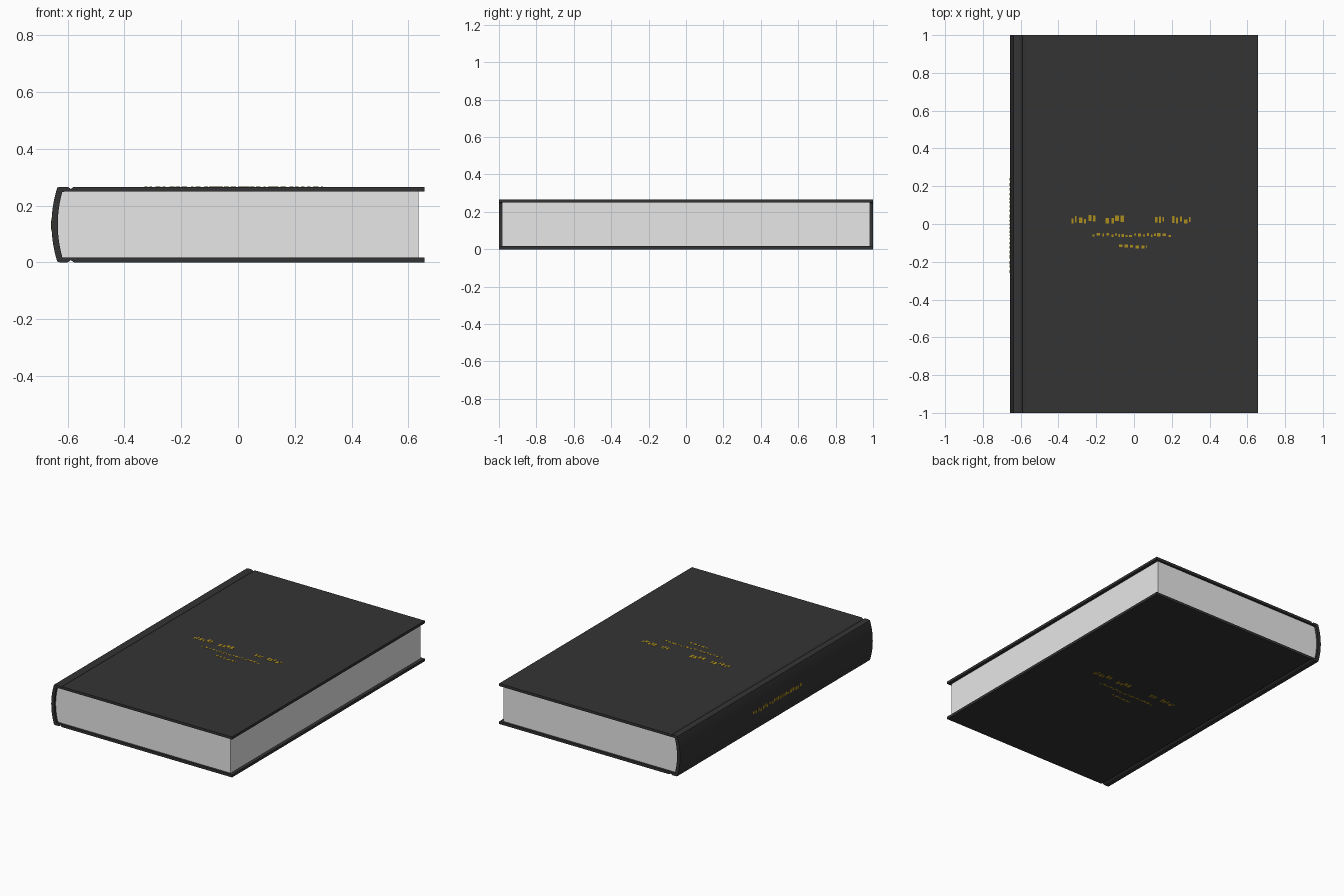
import bpy, bmesh, math, random

if "Cube" in bpy.data.objects:
    bpy.data.objects.remove(bpy.data.objects["Cube"])

random.seed(4)
H = 0.266        # total height
MID = H / 2
T = 0.017        # board thickness
XR = 0.657       # half width


def material(name, rgb):
    m = bpy.data.materials.new(name)
    m.diffuse_color = (*rgb, 1)
    m.use_nodes = True
    m.node_tree.nodes["Principled BSDF"].inputs["Base Color"].default_value = m.diffuse_color
    return m


COVER = material("charcoal cover", (0.034, 0.034, 0.034))
PAPER = material("white paper", (0.8, 0.8, 0.8))
GOLD = material("gold foil", (0.42, 0.27, 0.012))


def finish(bm, name, mat, smooth=False):
    bmesh.ops.recalc_face_normals(bm, faces=bm.faces)
    me = bpy.data.meshes.new(name)
    bm.to_mesh(me)
    bm.free()
    me.materials.append(mat)
    ob = bpy.data.objects.new(name, me)
    bpy.context.collection.objects.link(ob)
    if smooth:
        bpy.context.view_layer.objects.active = ob
        ob.select_set(True)
        bpy.ops.object.shade_smooth_by_angle(angle=math.radians(25))
        ob.select_set(False)
    return ob


def arc(x_edge, bulge, half):
    """Rounded spine points from top to bottom."""
    n = 14
    return [(x_edge - bulge * (1 - (1 - 2 * i / n) ** 2), MID + half * (1 - 2 * i / n))
            for i in range(n + 1)]


# Case: paired outer and inner profiles, with a hinge groove on each side
hinge_out = [(XR, H), (-0.578, H), (-0.583, H - 0.003), (-0.589, H - 0.008),
             (-0.595, H - 0.003), (-0.601, H), (-0.628, H)]
hinge_in = [(x, H - T) for x in (XR, -0.578, -0.583, -0.589, -0.595, -0.601, -0.61)]


def both(points, spine):
    return points + spine + [(x, H - z) for x, z in reversed(points)]


outer = both(hinge_out, arc(-0.637, 0.020, MID - 0.003))
inner = both(hinge_in, arc(-0.619, 0.016, MID - T - 0.001))
bm = bmesh.new()
rings = []
for y in (-1, 1):
    rings.append([[bm.verts.new((x, y, z)) for x, z in prof] for prof in (outer, inner)])
(fo, fi), (bo, bi) = rings
for i in range(len(outer) - 1):
    j = i + 1
    for q in ((fo[i], fo[j], bo[j], bo[i]), (fi[i], fi[j], bi[j], bi[i]),
              (fo[i], fo[j], fi[j], fi[i]), (bo[i], bo[j], bi[j], bi[i])):
        bm.faces.new(q)
for i in (0, -1):
    bm.faces.new((fo[i], bo[i], bi[i], fi[i]))
finish(bm, "book_cover", COVER, True)

# Page block: rounded at the spine, set back from the boards
profile = [(0.636, H - T)] + arc(-0.619, 0.016, MID - T) + [(0.636, T)]
bm = bmesh.new()
face = bm.faces.new([bm.verts.new((x, -0.985, z)) for x, z in profile])
ext = bmesh.ops.extrude_face_region(bm, geom=[face])["geom"]
bmesh.ops.translate(bm, vec=(0, 1.97, 0),
                    verts=[v for v in ext if isinstance(v, bmesh.types.BMVert)])
finish(bm, "page_block", PAPER, True)


def dashes(u0, u1, v0, v1):
    """Abstract broken foil dashes filling a band."""
    out, u = [], u0
    h = v1 - v0
    while u < u1:
        w = random.uniform(0.008, 0.02)
        a = v0 + h * random.uniform(0, 0.35)
        out.append((u, min(u + w, u1), a, a + h * random.uniform(0.4, 0.65)))
        u += w + random.uniform(0.006, 0.014)
    return out


def foil(name, rects, place):
    """Thin plates; place(u, v, w) maps band coordinates onto the book."""
    bm = bmesh.new()
    for u0, u1, v0, v1 in rects:
        c = bmesh.ops.create_cube(bm, size=1)["verts"]
        for v in c:
            v.co = place(u0 if v.co.x < 0 else u1, v0 if v.co.y < 0 else v1, v.co.z)
    finish(bm, name, GOLD)


# Foil ornament on both boards and on the spine
bands = [(-0.33, -0.20, 0.0, 0.055), (-0.15, -0.04, 0.0, 0.055), (0.11, 0.16, 0.0, 0.055),
         (0.20, 0.30, 0.0, 0.055), (-0.22, 0.20, -0.07, -0.045), (-0.08, 0.07, -0.13, -0.105)]
rects = [r for b in bands for r in dashes(*b)]
foil("front_board_foil", rects, lambda u, v, w: (u, v, H + w * 0.002))
foil("back_board_foil", rects, lambda u, v, w: (-u, v, w * 0.002))
foil("spine_foil", dashes(-0.26, 0.25, MID - 0.018, MID + 0.018),
     lambda u, v, w: (-0.657 + w * 0.003, u, v))
